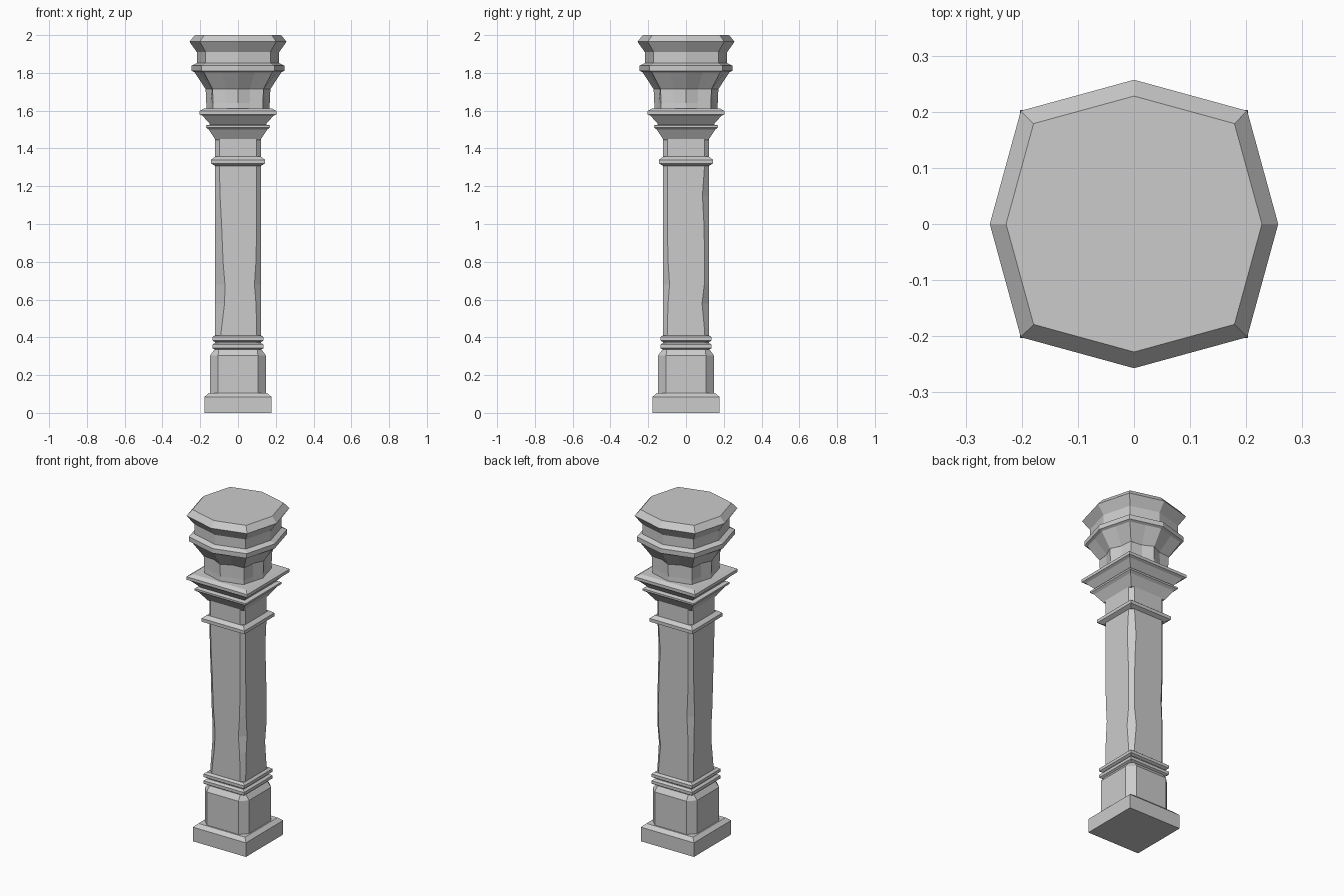
import bpy, bmesh, math

cube = bpy.data.objects.get("Cube")
if cube:
    bpy.data.objects.remove(cube)

stone = bpy.data.materials.new("grey stone")
stone.use_nodes = True
colour = (0.6, 0.6, 0.6, 1)
stone.diffuse_color = colour
stone.node_tree.nodes["Principled BSDF"].inputs["Base Color"].default_value = colour

CORNERS = [(1, -1), (1, 1), (-1, 1), (-1, -1)]


def square(half, z, cuts):
    """Square ring whose four corners are chamfered by the given widths."""
    pts = []
    for i, (sx, sy) in enumerate(CORNERS):
        c = cuts[i] if isinstance(cuts, (list, tuple)) else cuts
        pair = [(sx * (half - c), sy * half, z), (sx * half, sy * (half - c), z)]
        pts += pair if sx * sy < 0 else pair[::-1]
    return pts


def octagon(r, z):
    """Sixteen points on an octagon with its corners on the axes and diagonals."""
    corners = []
    for k in range(8):
        a = k * math.pi / 4
        d = r if k % 2 == 0 else r * 1.11
        corners.append((d * math.cos(a), d * math.sin(a)))
    pts = []
    for k, (x, y) in enumerate(corners):
        nx, ny = corners[(k + 1) % 8]
        pts += [(x, y, z), ((x + nx) / 2, (y + ny) / 2, z)]
    return pts


def scallop(r, z, dent):
    """Octagon whose side middles are pulled inwards."""
    return [(x * (1 - dent * (i % 2)), y * (1 - dent * (i % 2)), h)
            for i, (x, y, h) in enumerate(octagon(r, z))]


def loft(name, rings):
    """Join the rings with faces and close both ends."""
    bm = bmesh.new()
    loops = [[bm.verts.new(p) for p in ring] for ring in rings]
    n = len(loops[0])
    for a, b in zip(loops, loops[1:]):
        for i in range(n):
            j = (i + 1) % n
            bm.faces.new((a[i], a[j], b[j], b[i]))
    bm.faces.new(loops[0][::-1])
    bm.faces.new(loops[-1])
    bmesh.ops.remove_doubles(bm, verts=bm.verts, dist=0.0001)
    bmesh.ops.recalc_face_normals(bm, faces=bm.faces)
    mesh = bpy.data.meshes.new(name)
    bm.to_mesh(mesh)
    bm.free()
    mesh.materials.append(stone)
    obj = bpy.data.objects.new(name, mesh)
    bpy.context.collection.objects.link(obj)
    return obj


def moulding(name, profile, cut=0):
    return loft(name, [square(half, z, cut) for half, z in profile])


# Base: plinth, chamfered pedestal and double collar
moulding("plinth", [(0.177, 0), (0.177, 0.085), (0.155, 0.105)])
loft("pedestal", [square(0.147, 0.1, 0.042), square(0.147, 0.305, 0.042),
                  square(0.125, 0.335, 0.022)])
for name, z in (("lower_collar", 0.335), ("upper_collar", 0.375)):
    moulding(name, [(0.122, z), (0.135, z + 0.008), (0.135, z + 0.026), (0.122, z + 0.036)])

# Shaft: worn corners, each row gives a height and four chamfer widths
WEAR = [
    (0.33, 0.022, 0.022, 0.022, 0.022),
    (0.45, 0.022, 0.024, 0.022, 0.034),
    (0.58, 0.026, 0.036, 0.022, 0.050),
    (0.68, 0.034, 0.024, 0.024, 0.052),
    (0.80, 0.026, 0.022, 0.030, 0.042),
    (1.00, 0.022, 0.026, 0.022, 0.034),
    (1.15, 0.022, 0.034, 0.022, 0.026),
    (1.32, 0.022, 0.022, 0.022, 0.022),
    (1.45, 0.022, 0.022, 0.022, 0.022),
]
loft("shaft", [square(0.121, z, cuts) for z, *cuts in WEAR])
moulding("neck_band", [(0.121, 1.308), (0.143, 1.32), (0.143, 1.34), (0.121, 1.357)])

# Square capital: two flared steps
moulding("lower_flare", [(0.118, 1.445), (0.155, 1.5), (0.17, 1.511),
                         (0.17, 1.522), (0.14, 1.528)])
moulding("upper_flare", [(0.14, 1.52), (0.187, 1.572), (0.203, 1.58),
                         (0.203, 1.598), (0.18, 1.612)])

# Faceted drum with scalloped sides under the octagonal cap
loft("drum", [scallop(0.168, 1.6, 0), scallop(0.168, 1.64, 0.03), scallop(0.172, 1.725, 0.08)])
loft("cap", [scallop(0.172, 1.715, 0.08), octagon(0.23, 1.803), octagon(0.245, 1.81),
             octagon(0.245, 1.838), octagon(0.218, 1.852), octagon(0.218, 1.91),
             octagon(0.257, 1.965), octagon(0.228, 2.0)])
